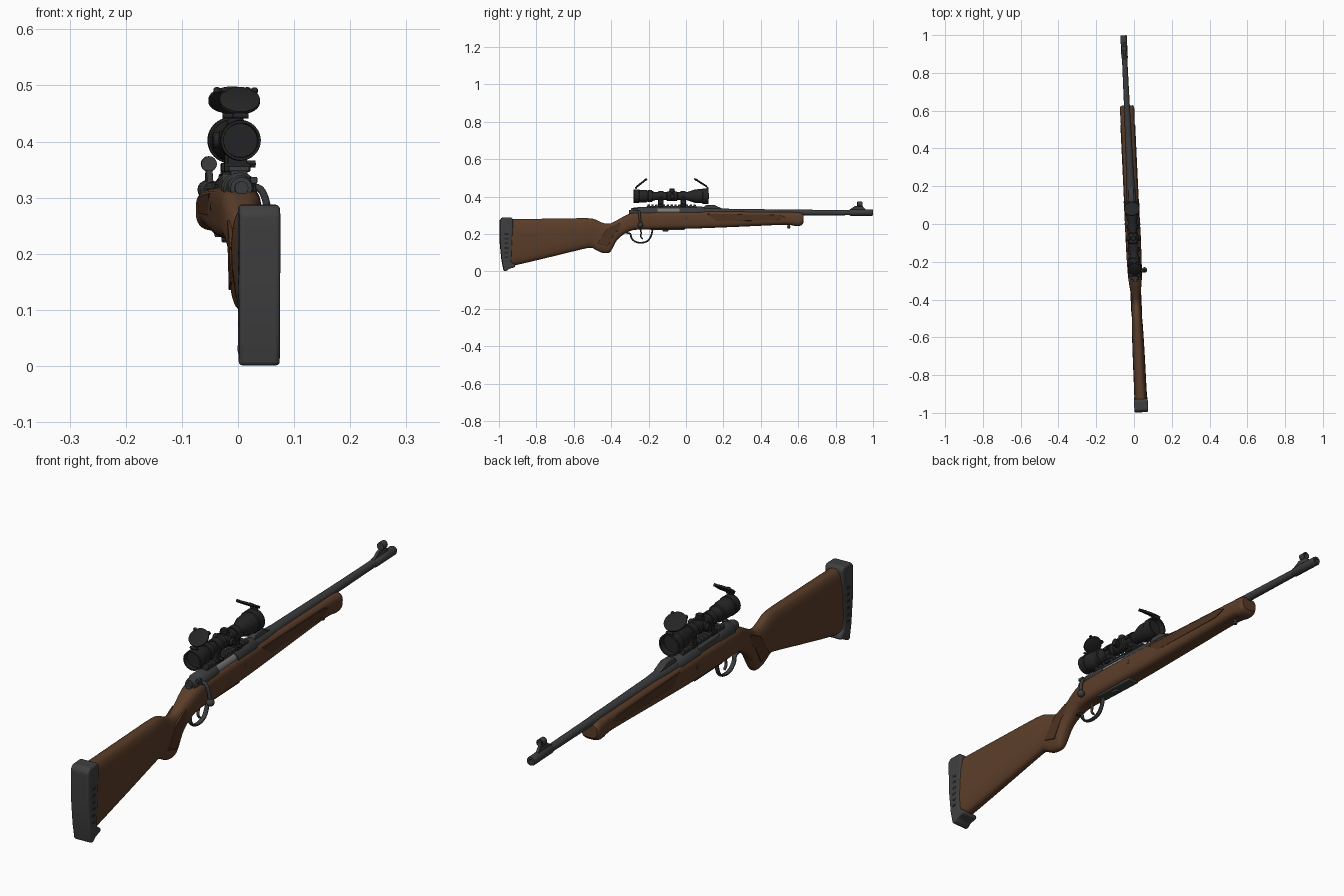
import bpy, bmesh
from math import sin, cos, pi, radians, atan
from mathutils import Matrix, Vector

if "Cube" in bpy.data.objects:
    bpy.data.objects.remove(bpy.data.objects["Cube"])

# whole rifle is built along y, then yawed slightly
YAW = Matrix.Translation((-0.008, 0, 0)) @ Matrix.Rotation(atan(0.0474), 4, 'Z')

def material(name, r, g, b):
    m = bpy.data.materials.new(name)
    m.diffuse_color = (r, g, b, 1)
    m.use_nodes = True
    m.node_tree.nodes["Principled BSDF"].inputs["Base Color"].default_value = m.diffuse_color
    return m

WOOD = material("wood", 0.105, 0.047, 0.022)
PANEL = material("wood_panel", 0.075, 0.032, 0.015)
STEEL = material("steel", 0.045, 0.046, 0.048)
BLACK = material("black", 0.018, 0.018, 0.019)
RUBBER = material("rubber", 0.05, 0.05, 0.052)
BRIGHT = material("bright_steel", 0.2, 0.2, 0.2)

def finish(name, bm, mat, bevel=0):
    bmesh.ops.remove_doubles(bm, verts=bm.verts, dist=1e-5)
    bmesh.ops.recalc_face_normals(bm, faces=bm.faces)
    me = bpy.data.meshes.new(name)
    bm.to_mesh(me)
    bm.free()
    ob = bpy.data.objects.new(name, me)
    bpy.context.collection.objects.link(ob)
    me.materials.append(mat)
    if bevel:
        b = ob.modifiers.new("bevel", 'BEVEL')
        b.width, b.segments, b.limit_method = bevel, 3, 'ANGLE'
    return ob

def skin(name, rings, mat, move=Matrix()):
    bm = bmesh.new()
    rows = [[bm.verts.new(move @ Vector(p)) for p in r] for r in rings]
    n = len(rows[0])
    for a, b in zip(rows, rows[1:]):
        for i in range(n):
            bm.faces.new((a[i], a[(i + 1) % n], b[(i + 1) % n], b[i]))
    bm.faces.new(rows[0])
    bm.faces.new(rows[-1])
    return finish(name, bm, mat)

def lathe(name, prof, mat, c=(0, 0, 0), axis='X', deg=0, n=32):
    """Turn (along, radius) points about y, then rotate and move."""
    rings = [[(r * cos(2 * pi * i / n), a, r * sin(2 * pi * i / n)) for i in range(n)] for a, r in prof]
    return skin(name, rings, mat, Matrix.Translation(c) @ Matrix.Rotation(radians(deg), 4, axis))

def profile(name, pts, width, mat, bevel=0, x=0):
    """Extrude a (y, z) outline across x."""
    bm = bmesh.new()
    f = bm.faces.new([bm.verts.new((x - width / 2, y, z)) for y, z in pts])
    g = bmesh.ops.extrude_face_region(bm, geom=[f])
    bmesh.ops.translate(bm, vec=(width, 0, 0), verts=[v for v in g['geom'] if isinstance(v, bmesh.types.BMVert)])
    return finish(name, bm, mat, bevel)

def box(name, y0, y1, z0, z1, width, mat, bevel=0.002, x=0):
    return profile(name, [(y0, z0), (y1, z0), (y1, z1), (y0, z1)], width, mat, bevel, x)

def spline(rows, steps=4):
    out, last = [], len(rows) - 1
    for i in range(last):
        p = [rows[max(0, min(last, i + k))] for k in (-1, 0, 1, 2)]
        for s in range(steps):
            t = s / steps
            out.append([b + .5 * t * (c - a + t * (2 * a - 5 * b + 4 * c - d + t * (3 * (b - c) + d - a)))
                        for a, b, c, d in zip(*p)])
    return out + [list(rows[-1])]

def tube(name, pts, r, mat, flat=1, n=12):
    path = [Vector(p) for p in spline(pts)]
    rings = []
    for i, p in enumerate(path):
        d = (path[min(i + 1, len(path) - 1)] - path[max(i - 1, 0)]).normalized()
        u = (Vector((1, 0, 0)) - d * d.x).normalized()
        v = d.cross(u)
        rings.append([p + u * r * flat * cos(2 * pi * k / n) + v * r * sin(2 * pi * k / n) for k in range(n)])
    return skin(name, rings, mat)

# wooden stock: y, bottom, top, half width, squareness
stations = [
    (-.95, .025, .278, .034, 3.2), (-.85, .047, .280, .033, 3), (-.70, .083, .282, .032, 2.8),
    (-.56, .117, .284, .030, 2.6), (-.51, .126, .283, .028, 2.5), (-.485, .116, .277, .027, 2.5),
    (-.46, .103, .265, .027, 2.5), (-.435, .097, .256, .027, 2.5), (-.41, .100, .255, .027, 2.5),
    (-.395, .120, .260, .027, 2.5), (-.375, .158, .270, .028, 2.5), (-.35, .185, .284, .029, 2.6),
    (-.315, .208, .303, .033, 2.8), (-.27, .222, .316, .037, 3.2), (-.15, .225, .320, .040, 3.5),
    (.05, .229, .322, .040, 3.5), (.30, .239, .320, .038, 3.3), (.50, .248, .317, .037, 3.2),
    (.56, .247, .317, .037, 3.2), (.59, .241, .316, .038, 3), (.615, .245, .313, .038, 3),
    (.628, .258, .306, .032, 2.8)]
rings = []
for y, zb, zt, w, e in spline(stations):
    ring = []
    for i in range(36):
        c, s = cos(2 * pi * i / 36), sin(2 * pi * i / 36)
        ring.append((w * abs(c) ** (2 / e) * (1 if c > 0 else -1), y,
                     (zb + zt) / 2 + (zt - zb) / 2 * abs(s) ** (2 / e) * (1 if s > 0 else -1)))
    rings.append(ring)
skin("stock", rings, WOOD)

# grip and fore-end panels
profile("forend_panels", [(.11, .308), (.16, .268), (.48, .272), (.53, .29), (.5, .302)], .0785, PANEL, .001)
profile("grip_panels", [(-.475, .15), (-.42, .135), (-.385, .2), (-.345, .235), (-.36, .26), (-.42, .23)],
        .057, PANEL, .001)

# butt pad with side vents
profile("butt_pad", [(-.985, .287), (-.998, .272), (-.996, .15), (-.987, .06), (-.975, .0), (-.96, .002),
                     (-.948, .014), (-.915, .022), (-.915, .036), (-.938, .05), (-.932, .15),
                     (-.926, .276), (-.935, .288)], .073, RUBBER, .009)
for i in range(6):
    z = .07 + i * .025
    box("pad_vent", -.972, -.953, z, z + .009, .0745, BLACK, 0)

# barrel and muzzle sleeve
lathe("barrel", [(.08, .026), (.16, .025), (.24, .02), (.62, .0155), (.89, .014)], STEEL, (0, 0, .314))
lathe("muzzle", [(.875, .014), (.88, .017), (.995, .017), (1.0, .0155), (1.0, .008), (.96, .008)], STEEL, (0, 0, .314))

# front sight
profile("front_sight_ramp", [(.87, .326), (.905, .349), (.945, .349), (.965, .326)], .011, STEEL, .001)
lathe("front_sight_hood", [(.917, .0115), (.917, .0138), (.943, .0138), (.943, .0115), (.917, .0115)],
      STEEL, (0, 0, .36))
box("front_sight_post", .928, .932, .345, .361, .002, STEEL, 0)

# rear sight ramp
profile("rear_sight", [(.09, .335), (.105, .353), (.15, .355), (.195, .335)], .03, STEEL, .002)

# receiver, open port and bolt
lathe("receiver_rear", [(-.262, .026), (-.255, .03), (-.155, .03)], STEEL, (0, 0, .315), n=24)
lathe("receiver_ring", [(-.035, .031), (.085, .031), (.1, .026)], STEEL, (0, 0, .315), n=24)
box("receiver_wall", -.16, -.03, .29, .342, .022, STEEL, .003, x=-.017)
lathe("bolt_body", [(-.2, .021), (0, .021)], BRIGHT, (.005, 0, .318))
lathe("bolt_shroud", [(-.305, .007), (-.305, .012), (-.295, .012), (-.295, .019), (-.28, .023), (-.25, .025)],
      STEEL, (0, 0, .317))
tube("bolt_handle", [(.015, -.252, .32), (.036, -.252, .315), (.047, -.25, .29), (.051, -.247, .255)], .0065, STEEL)
lathe("bolt_knob", [(-.0145 * cos(pi * i / 12), .0145 * sin(pi * i / 12) + 1e-4) for i in range(13)],
      STEEL, (.052, -.246, .247), n=20)
box("safety_catch", -.285, -.262, .325, .337, .012, STEEL, .002, x=.023)

# trigger, guard and floorplate
tube("trigger_guard", [(0, -.325, .208), (0, -.298, .2), (0, -.292, .178), (0, -.27, .158), (0, -.237, .153),
                       (0, -.205, .163), (0, -.187, .19), (0, -.178, .228)], .0045, STEEL, flat=2)
tube("trigger", [(0, -.245, .228), (0, -.24, .205), (0, -.243, .188), (0, -.232, .172)], .004, STEEL, flat=1.4)
box("floorplate", -.19, -.01, .220, .235, .044, STEEL, .003)
box("floorplate_latch", -.125, -.095, .214, .228, .022, STEEL, .003)

# stock cross bolt and sling stud
lathe("cross_bolt", [(-.0412, .008), (.0412, .008)], STEEL, (0, 0, .283), 'Z', -90, 16)
lathe("sling_stud", [(-.02, .003), (-.02, .007), (-.013, .009), (-.006, .006), (.01, .005)],
      STEEL, (0, .55, .25), 'X', 90, 16)

# toothed scope rail
box("scope_rail", -.21, .055, .338, .348, .03, STEEL, .001)
for i in range(13):
    y = -.205 + i * .0205
    box("rail_tooth", y, y + .011, .347, .356, .036, STEEL, .001)

# scope body with hollow ends
SZ = .402
lathe("scope_body", [
    (-.262, .030), (-.280, .031), (-.280, .0355), (-.252, .0365), (-.250, .034), (-.215, .034), (-.205, .029),
    (-.203, .0315), (-.182, .0315), (-.180, .027), (-.165, .0215), (-.105, .0215), (-.1, .026), (-.05, .026),
    (-.045, .0215), (.005, .0215), (.05, .0365), (.086, .0375), (.088, .041), (.120, .041), (.120, .035),
    (.098, .0345)], BLACK, (0, 0, SZ), n=40)

# scope rings, clamps and clamp screws
for y in (-.135, -.015):
    lathe("scope_ring", [(y - .013, .021), (y - .013, .027), (y + .013, .027), (y + .013, .021)], BLACK, (0, 0, SZ))
    box("ring_base", y - .013, y + .013, .345, .386, .034, BLACK)
    box("ring_clamp", y - .013, y + .013, .346, .362, .046, BLACK)
    lathe("clamp_screw", [(.01, .007), (.033, .007)], BLACK, (0, y, .36), 'Z', -90, 6)
    for side in (-1, 1):
        box("ring_flange", y - .011, y + .011, SZ - .006, SZ + .006, .008, BLACK, .001, x=side * .029)

# adjustment turrets
turret = [(.015, .017), (.029, .017), (.030, .014), (.039, .014), (.041, .012)]
for label, axis, deg in (("top", 'X', 90), ("right", 'Z', -90), ("left", 'Z', 90)):
    lathe("turret_" + label, turret, BLACK, (0, -.075, SZ), axis, deg, 24)

# flip-up lens covers with hinges and tabs
for label, y, z, tilt, r, hy in (("rear", -.237, .473, -52, .036, -.268), ("front", .079, .474, 58, .041, .114)):
    lathe(label + "_lens_cover", [(-.004, r - .002), (-.003, r), (.003, r), (.004, r - .002)],
          BLACK, (0, y, z), 'X', tilt, 32)
    lathe(label + "_hinge", [(-.014, .005), (.014, .005)], BLACK, (0, hy, .446), 'Z', 90, 12)
    d = Matrix.Rotation(radians(tilt), 4, 'X') @ Vector((0, 0, r))
    for x in (-.027, .027):
        p = d * .72
        lathe(label + "_cover_tab", [(-.005, .006), (.005, .006)], BLACK, (x, y + p.y, z + p.z), 'X', tilt, 12)

# smooth shading and final placement
for ob in bpy.context.collection.objects:
    ob.matrix_world = YAW
    ob.select_set(True)
    bpy.context.view_layer.objects.active = ob
bpy.ops.object.shade_smooth_by_angle(angle=radians(35))
